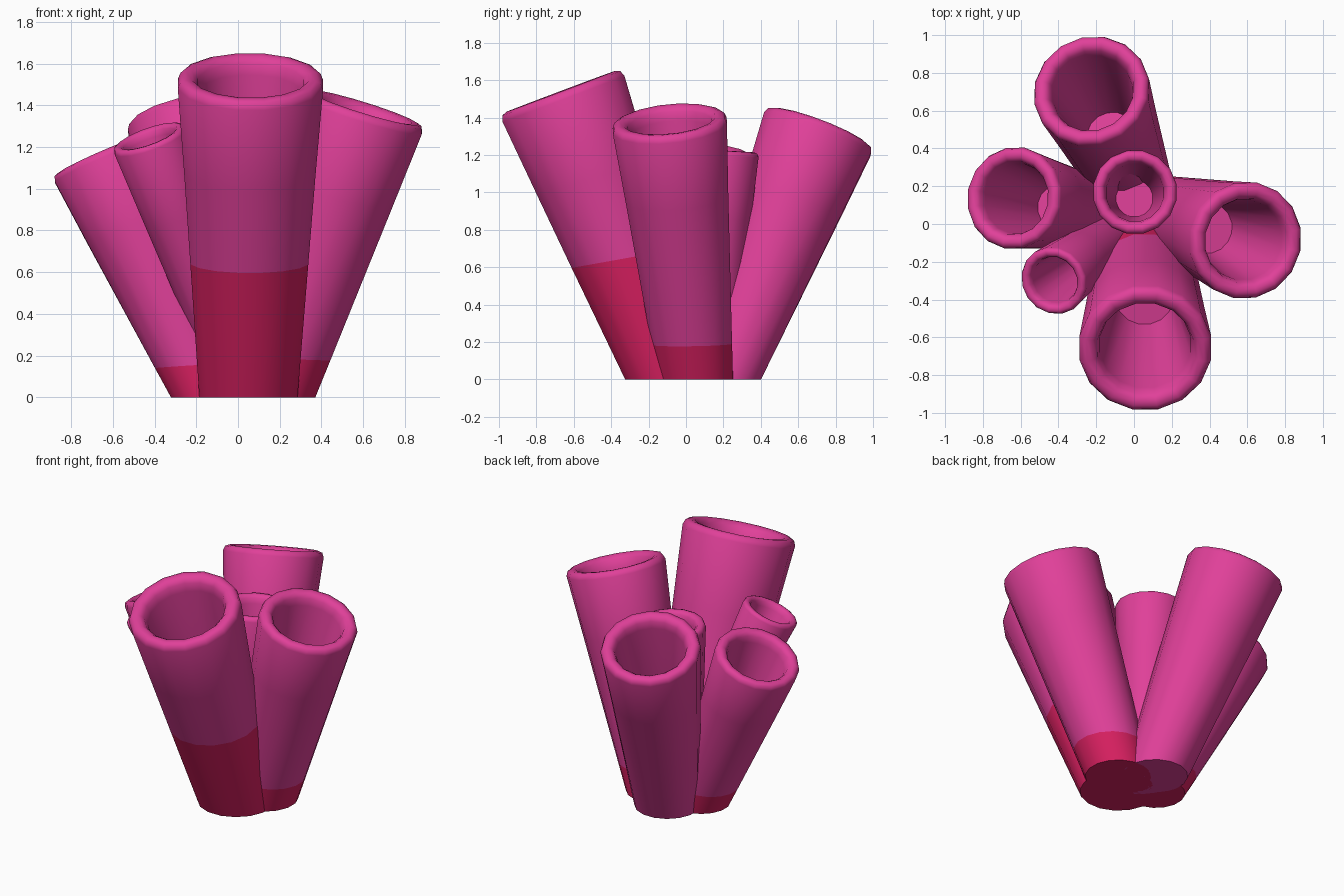
import bpy, bmesh, math
from mathutils import Vector, Quaternion

if "Cube" in bpy.data.objects:
    bpy.data.objects.remove(bpy.data.objects["Cube"])

SIDES = 16


def make_material(name, rgb):
    mat = bpy.data.materials.new(name)
    mat.diffuse_color = (*rgb, 1)
    mat.use_nodes = True
    mat.node_tree.nodes["Principled BSDF"].inputs["Base Color"].default_value = mat.diffuse_color
    return mat


PINK = make_material("coral pink", (0.745, 0.051, 0.319))
RED = make_material("base crimson", (0.68, 0.014, 0.117))


def tube(name, base, top, r_base, r_top, band=0.0):
    """Tapered leaning tube: flat base on the ground, square-cut rounded mouth."""
    base, top = Vector((*base, 0)), Vector(top)
    axis = top - base
    length = axis.length
    tilt = Vector((0, 0, 1)).rotation_difference(axis)
    # profile: (fraction along the axis, radius), outside up, over the lip, inside down
    b = 0.12 * r_top / length
    levels = [0.0] + ([band] if band else []) + [0.7]
    profile = [(t, r_base + (r_top - r_base) * t) for t in levels]
    profile += [(1 - b, r_top), (1 - 0.25 * b, 0.965 * r_top), (1, 0.89 * r_top),
                (1 - 0.1 * b, 0.8 * r_top), (1 - 0.7 * b, 0.73 * r_top),
                (1 - 2 * b, 0.69 * r_top), (0.5, 0.44 * r_top)]
    bm = bmesh.new()
    rings = []
    for t, r in profile:
        # rings turn gradually from level to square with the axis
        q = Quaternion().slerp(tilt, min(1, t / 0.85))
        centre = base + axis * t
        rings.append([bm.verts.new(centre + q @ Vector((r * math.cos(a), r * math.sin(a), 0)))
                      for a in (2 * math.pi * (i + 0.5) / SIDES for i in range(SIDES))])
    for k in range(len(rings) - 1):
        lo, hi = rings[k], rings[k + 1]
        for i in range(SIDES):
            j = (i + 1) % SIDES
            f = bm.faces.new((lo[i], lo[j], hi[j], hi[i]))
            f.material_index = 1 if band and k == 0 else 0
    bottom = bm.faces.new(rings[0][::-1])
    bottom.material_index = 1 if band else 0
    bm.faces.new(rings[-1])  # floor of the hollow
    mesh = bpy.data.meshes.new(name)
    bm.to_mesh(mesh)
    bm.free()
    mesh.materials.append(PINK)
    mesh.materials.append(RED)
    obj = bpy.data.objects.new(name, mesh)
    bpy.context.collection.objects.link(obj)
    bpy.ops.object.select_all(action='DESELECT')
    obj.select_set(True)
    bpy.context.view_layer.objects.active = obj
    bpy.ops.object.shade_smooth_by_angle(angle=math.radians(50))
    return obj


# cluster of tubes fanning out from one foot
tube("front_tube", (0.05, -0.09), (0.06, -0.67, 1.54), 0.24, 0.355, 0.42)
tube("right_tube", (0.17, 0.05), (0.60, -0.09, 1.39), 0.205, 0.312, 0.135)
tube("back_tube", (0.0, 0.20), (-0.23, 0.715, 1.345), 0.205, 0.312)
tube("left_tube", (-0.145, 0.04), (-0.645, 0.14, 1.165), 0.18, 0.272, 0.13)
tube("small_front_left_tube", (0.02, 0.04), (-0.43, -0.305, 1.25), 0.115, 0.183)
tube("centre_tube", (0.0, 0.10), (0.005, 0.17, 1.225), 0.15, 0.224)
